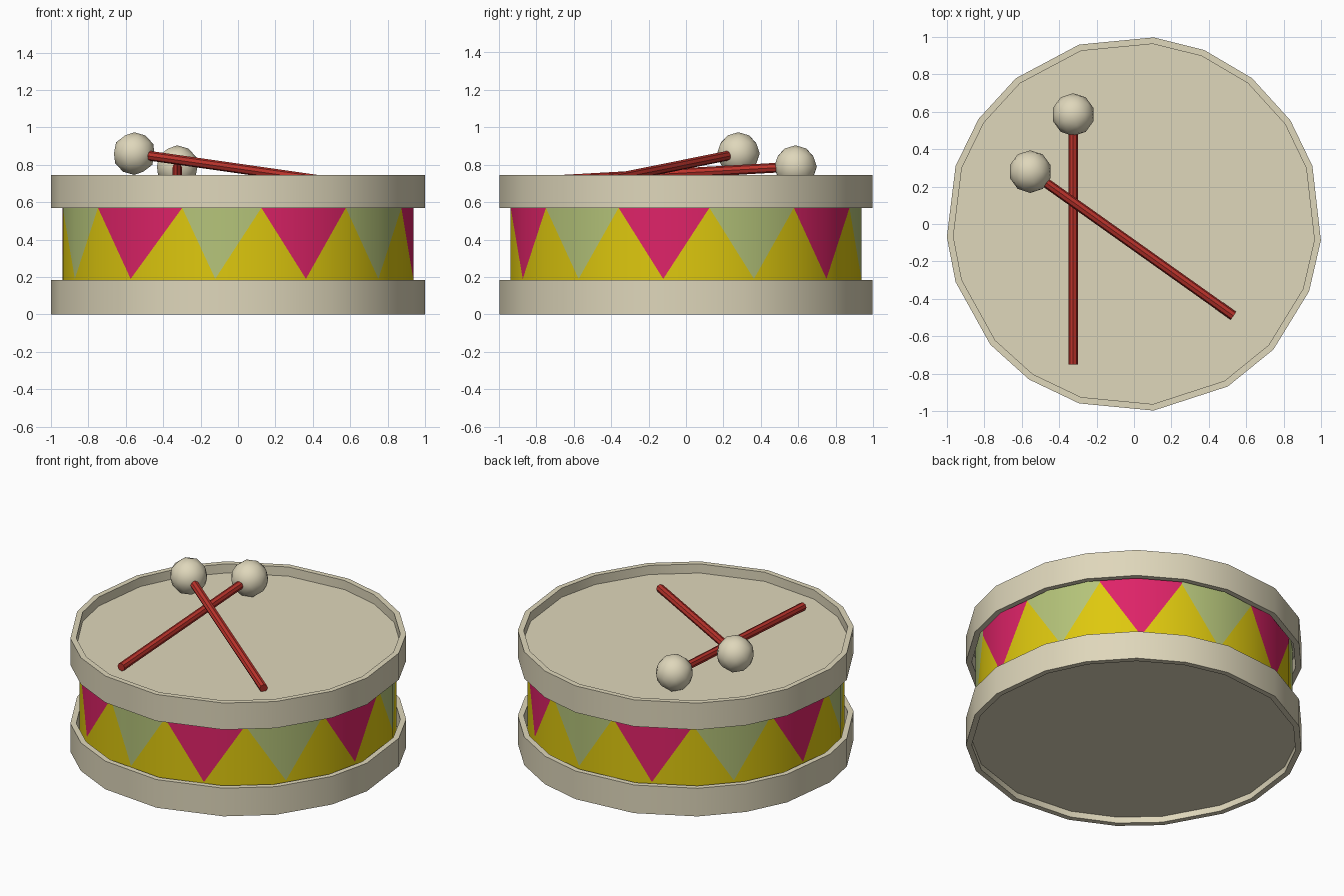
import bpy, bmesh, math
from mathutils import Vector

if "Cube" in bpy.data.objects:
    bpy.data.objects.remove(bpy.data.objects["Cube"])


def material(name, rgb):
    """Make a flat colour from sRGB 0-255 values."""
    lin = [((c / 255 + 0.055) / 1.055) ** 2.4 for c in rgb]
    m = bpy.data.materials.new(name)
    m.diffuse_color = (*lin, 1)
    m.use_nodes = True
    m.node_tree.nodes["Principled BSDF"].inputs["Base Color"].default_value = m.diffuse_color
    return m


CREAM = material("cream", (223, 215, 187))
YELLOW = material("yellow", (222, 200, 14))
PINK = material("pink", (222, 35, 104))
GREEN = material("sage_green", (181, 196, 122))
RED = material("red", (190, 52, 44))


def finish(bm, name, mats):
    bmesh.ops.recalc_face_normals(bm, faces=bm.faces)
    me = bpy.data.meshes.new(name)
    bm.to_mesh(me)
    bm.free()
    ob = bpy.data.objects.new(name, me)
    bpy.context.collection.objects.link(ob)
    for m in mats:
        me.materials.append(m)
    bpy.ops.object.select_all(action='DESELECT')
    ob.select_set(True)
    bpy.context.view_layer.objects.active = ob
    bpy.ops.object.shade_smooth_by_angle(angle=math.radians(35))
    return ob


def polar(r, deg, z):
    a = math.radians(deg)
    return (r * math.cos(a), r * math.sin(a), z)


# Slightly uneven hoop corners, in degrees
CORNERS = [-5, 18, 33.5, 51, 68, 84, 107, 129, 146, 162, 184, 198,
           220, 236, 253, 276, 300, 318, 339]


def hoop(name, z0, z1):
    bm = bmesh.new()
    section = [(1.003, z0), (1.003, z1), (0.968, z1), (0.968, z0)]
    rings = [[bm.verts.new(polar(r, a, z)) for r, z in section] for a in CORNERS]
    for i, a in enumerate(rings):
        b = rings[(i + 1) % len(rings)]
        for j in range(4):
            k = (j + 1) % 4
            bm.faces.new((a[j], b[j], b[k], a[k]))
    return finish(bm, name, [CREAM])


def skin(name, z, h):
    """Thin drum skin that fills a hoop."""
    bm = bmesh.new()
    f = bm.faces.new([bm.verts.new(polar(0.97, a, z)) for a in CORNERS])
    ext = bmesh.ops.extrude_face_region(bm, geom=[f])
    vs = [v for v in ext["geom"] if isinstance(v, bmesh.types.BMVert)]
    bmesh.ops.translate(bm, verts=vs, vec=(0, 0, h))
    return finish(bm, name, [CREAM])


hoop("bottom_hoop", 0, 0.185)
hoop("top_hoop", 0.57, 0.745)
skin("bottom_skin", 0.04, 0.02)
skin("top_skin", 0.665, 0.02)

# Shell: zigzag cut so alternate triangles point down; columns alternate tip, joint
bm = bmesh.new()
levels = [0.05, 0.19, 0.57, 0.67]
N = 24
cols = []
for i in range(N):
    ang = -97.4 + 15 * i
    if i == N - 1:
        ang += 4           # one uneven joint at the front
    cols.append([bm.verts.new(polar(0.945, ang, z)) for z in levels])


def face(verts, mat):
    bm.faces.new(verts).material_index = mat


for i in range(N):
    a, b = cols[i], cols[(i + 1) % N]
    tip = i if i % 2 == 0 else (i + 1) % N
    paint = 1 if (tip // 2) % 2 == 0 else 2
    face((a[0], b[0], b[1], a[1]), 0)
    face((a[2], b[2], b[3], a[3]), paint)
    if i % 2 == 0:         # tip at a, joint at b
        face((a[1], b[2], a[2]), paint)
        face((a[1], b[1], b[2]), 0)
    else:                  # joint at a, tip at b
        face((b[1], b[2], a[2]), paint)
        face((a[1], b[1], a[2]), 0)
finish(bm, "painted_shell", [YELLOW, GREEN, PINK])


# Drumsticks: thin rod with a low-poly ball
def drumstick(name, tail, ball):
    tail, ball = Vector(tail), Vector(ball)
    d = ball - tail
    bm = bmesh.new()
    bmesh.ops.create_cone(bm, cap_ends=True, segments=8, radius1=0.026,
                          radius2=0.026, depth=d.length)
    rod = finish(bm, name + "_rod", [RED])
    rod.location = (tail + ball) / 2
    rod.rotation_euler = d.to_track_quat('Z', 'Y').to_euler()
    bm = bmesh.new()
    bmesh.ops.create_icosphere(bm, subdivisions=2, radius=0.114)
    finish(bm, name + "_ball", [CREAM]).location = ball


drumstick("lower_stick", (-0.325, -0.75, 0.715), (-0.325, 0.585, 0.79))
drumstick("upper_stick", (0.53, -0.49, 0.705), (-0.555, 0.28, 0.86))
